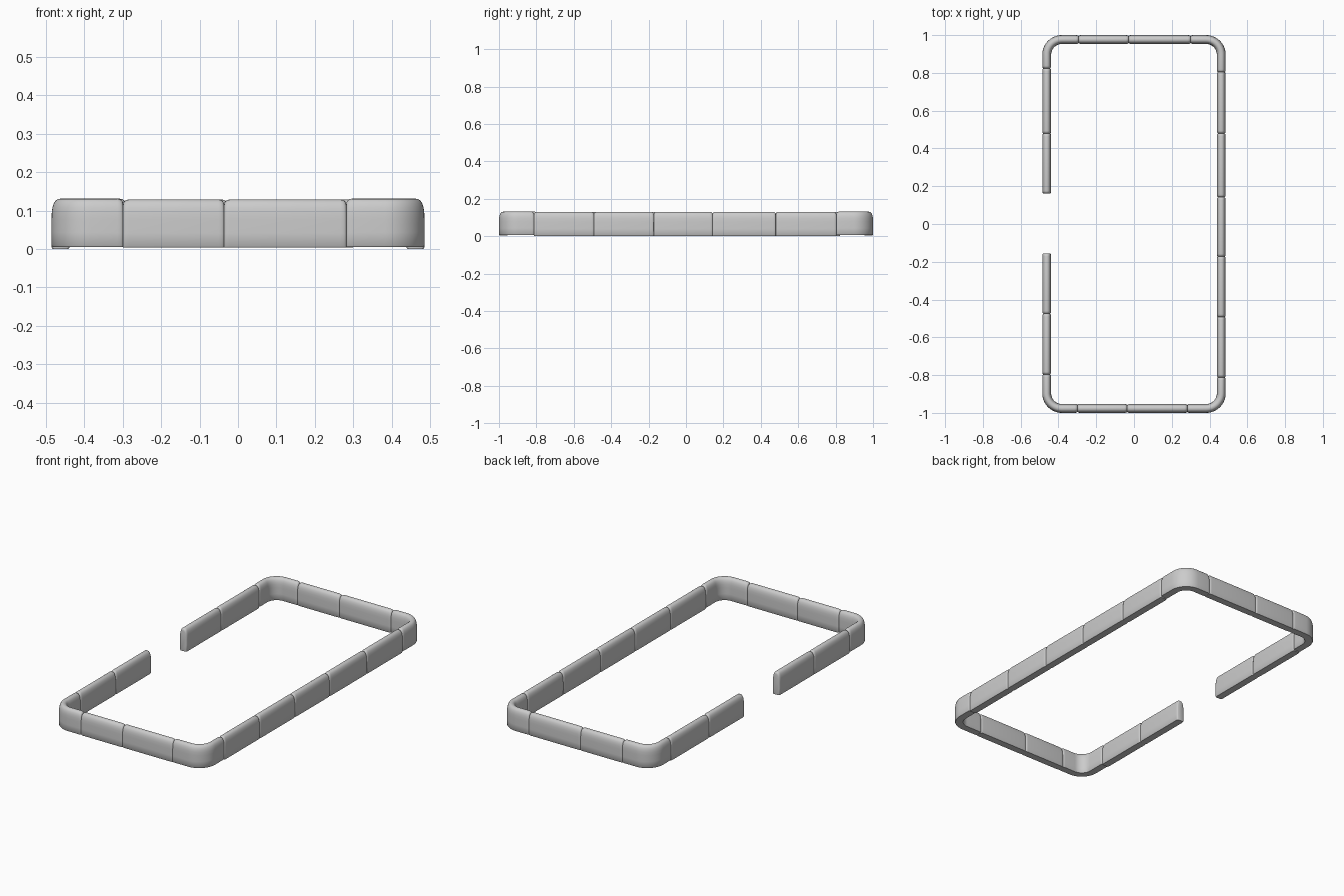
import bpy, bmesh
from math import sin, cos, pi, sqrt
from mathutils import Vector

if "Cube" in bpy.data.objects:
    bpy.data.objects.remove(bpy.data.objects["Cube"])

HALF = 0.0235            # half wall thickness
CX, CY = 0.462, 0.9765   # wall centre lines
RAD = 0.08               # corner radius on the centre line
END = 0.015              # rounding at the ends of each segment


def profile():
    # domed wall section: (across, height fraction)
    pts = [(-HALF + 0.003, 0.0), (-HALF, 0.03), (-HALF, 0.3), (-HALF, 0.58)]
    n = 12
    for i in range(1, n):
        a = pi - pi * i / n
        c, s = cos(a), sin(a)
        x = HALF * (abs(c) ** 0.8) * (1 if c > 0 else -1)
        pts.append((x, 0.58 + 0.42 * abs(s) ** 0.8))
    pts += [(HALF, 0.58), (HALF, 0.3), (HALF, 0.03), (HALF - 0.003, 0.0)]
    return pts


PROFILE = profile()


def sweep(name, path, z0, z1):
    """Sweep the wall section along a flat path, with softened ends."""
    pts = [Vector(p) for p in path]
    d0 = (pts[1] - pts[0]).normalized()
    d1 = (pts[-1] - pts[-2]).normalized()
    offs = [0.0, 0.0015, 0.004, 0.008, END]
    inset = [1 - sqrt(1 - (1 - o / END) ** 2) for o in offs]
    rings = [(pts[0] + d0 * o, d0, k) for o, k in zip(offs, inset)]
    for i in range(1, len(pts) - 1):
        t = (pts[i] - pts[i - 1]).normalized() + (pts[i + 1] - pts[i]).normalized()
        rings.append((pts[i], t.normalized(), 0.0))
    rings += [(pts[-1] - d1 * o, d1, k) for o, k in reversed(list(zip(offs, inset)))]

    bm = bmesh.new()
    loops = []
    for p, t, k in rings:
        side = Vector((-t.y, t.x))
        loop = []
        for x, h in PROFILE:
            q = p + side * x * (1 - 0.25 * k)
            loop.append(bm.verts.new((q.x, q.y, z0 + h * (z1 - z0 - 0.013 * k))))
        loops.append(loop)
    n = len(PROFILE)
    for a, b in zip(loops, loops[1:]):
        for i in range(n):
            j = (i + 1) % n
            bm.faces.new((a[i], a[j], b[j], b[i]))
    bm.faces.new(loops[0])
    bm.faces.new(loops[-1])
    bmesh.ops.recalc_face_normals(bm, faces=bm.faces)
    me = bpy.data.meshes.new(name)
    bm.to_mesh(me)
    bm.free()
    ob = bpy.data.objects.new(name, me)
    bpy.context.collection.objects.link(ob)
    bpy.context.view_layer.objects.active = ob
    ob.select_set(True)
    bpy.ops.object.shade_smooth_by_angle(angle=0.7)
    ob.select_set(False)


def corner(name, sx, sy, x_end, y_end):
    arc = []
    for i in range(13):
        a = pi / 2 * i / 12
        arc.append((sx * (CX - RAD + RAD * cos(a)), sy * (CY - RAD + RAD * sin(a))))
    sweep(name, [(sx * CX, y_end)] + arc + [(x_end, sy * CY)], 0.005, 0.131)


# corner pieces
corner("corner_front_left", -1, -1, -0.299, -0.796)
corner("corner_front_right", 1, -1, 0.282, -0.812)
corner("corner_back_left", -1, 1, -0.293, 0.824)
corner("corner_back_right", 1, 1, 0.300, 0.804)

# straight pieces on the long sides
for side, x, breaks in (("right", CX, [-0.812, -0.492, -0.172, 0.142, 0.480, 0.804]),
                        ("left_front", -CX, [-0.796, -0.475, -0.156]),
                        ("left_back", -CX, [0.162, 0.479, 0.824])):
    for i, (a, b) in enumerate(zip(breaks, breaks[1:])):
        sweep(f"wall_{side}_{i + 1}", [(x, a), (x, b)], 0.0, 0.13)

# straight pieces on the short sides
for side, y, breaks in (("front", -CY, [-0.299, -0.036, 0.282]),
                        ("back", CY, [-0.293, -0.028, 0.300])):
    for i, (a, b) in enumerate(zip(breaks, breaks[1:])):
        sweep(f"wall_{side}_{i + 1}", [(a, y), (b, y)], 0.004, 0.129)
